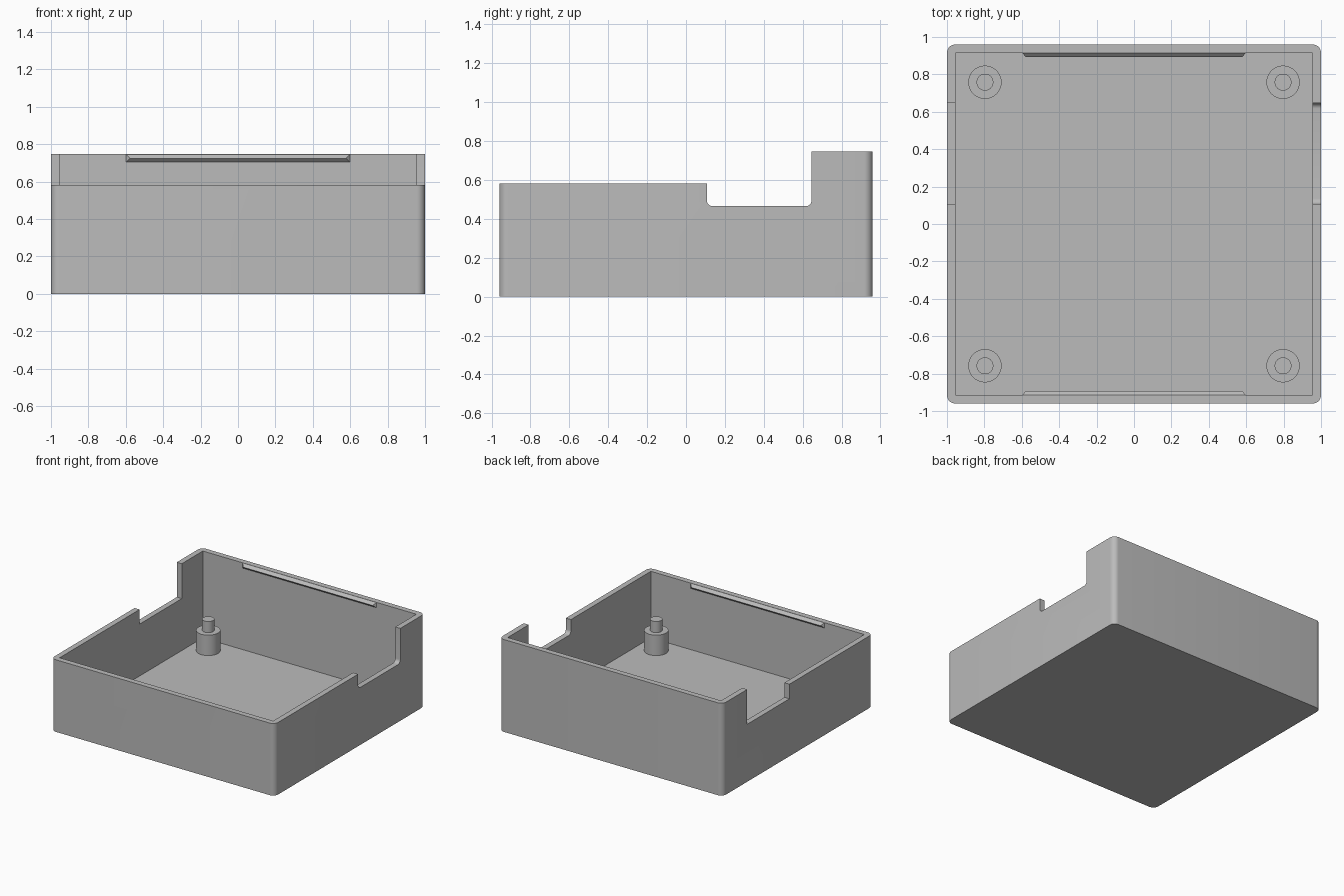
import bpy, bmesh, math
from mathutils import Vector

cube = bpy.data.objects.get("Cube")
if cube:
    bpy.data.objects.remove(cube, do_unlink=True)

HX, HY, WALL = 1.0, 0.96, 0.045
FRONT_Z, BACK_Z, NOTCH_Z = 0.583, 0.747, 0.465
NOTCH_Y0, NOTCH_Y1 = 0.107, 0.646

grey = bpy.data.materials.new("plain grey")
grey.use_nodes = True
colour = (0.5, 0.5, 0.5, 1)
grey.diffuse_color = colour
grey.node_tree.nodes["Principled BSDF"].inputs["Base Color"].default_value = colour


def add_object(name, bm):
    bmesh.ops.recalc_face_normals(bm, faces=bm.faces)
    mesh = bpy.data.meshes.new(name)
    bm.to_mesh(mesh)
    bm.free()
    mesh.materials.append(grey)
    obj = bpy.data.objects.new(name, mesh)
    bpy.context.collection.objects.link(obj)
    return obj


def prism(name, points, direction):
    """Extrude a closed 3D outline along a direction."""
    bm = bmesh.new()
    face = bm.faces.new([bm.verts.new(p) for p in points])
    ext = bmesh.ops.extrude_face_region(bm, geom=[face])
    verts = [v for v in ext["geom"] if isinstance(v, bmesh.types.BMVert)]
    bmesh.ops.translate(bm, verts=verts, vec=direction)
    return add_object(name, bm)


def arc(cx, cy, r, start, end, steps=8):
    return [(cx + r * math.cos(math.radians(start + (end - start) * i / steps)),
             cy + r * math.sin(math.radians(start + (end - start) * i / steps)))
            for i in range(steps + 1)]


def smooth(obj):
    bpy.ops.object.select_all(action="DESELECT")
    obj.select_set(True)
    bpy.context.view_layer.objects.active = obj
    bpy.ops.object.shade_smooth_by_angle(angle=math.radians(30))


# Outer block with rounded vertical corners
r = 0.045
outline = []
for k, (sx, sy) in enumerate([(1, 1), (-1, 1), (-1, -1), (1, -1)]):
    outline += arc(sx * (HX - r), sy * (HY - r), r, 90 * k, 90 * k + 90)
tray = prism("tray_shell", [(x, y, 0) for x, y in outline], (0, 0, BACK_Z))

# Cavity with square corners
ix, iy = HX - WALL, HY - WALL
cavity = prism("cavity_cutter", [(-ix, -iy, WALL), (ix, -iy, WALL), (ix, iy, WALL), (-ix, iy, WALL)],
               (0, 0, 1))

# Lowered front rim plus side notch: square on the right, filleted on the left
f = 0.03
square = [(NOTCH_Y0, NOTCH_Z), (NOTCH_Y1, NOTCH_Z)]
filleted = (arc(NOTCH_Y0 + f, NOTCH_Z + f, f, 180, 270, 6)
            + arc(NOTCH_Y1 - f, NOTCH_Z + f, f, 270, 360, 6))
cutters = [cavity]
for name, floor, x, length in (("right_notch_cutter", square, 0.1, -1.6),
                               ("left_notch_cutter", filleted, -0.1, 1.6)):
    profile = [(-1.5, FRONT_Z), (NOTCH_Y0, FRONT_Z)] + floor + [(NOTCH_Y1, 1.2), (-1.5, 1.2)]
    cutters.append(prism(name, [(x, y, z) for y, z in profile], (length, 0, 0)))

for cutter in cutters:
    mod = tray.modifiers.new(cutter.name, "BOOLEAN")
    mod.operation, mod.solver, mod.object = "DIFFERENCE", "EXACT", cutter
    cutter.hide_render = True
depsgraph = bpy.context.evaluated_depsgraph_get()
carved = bpy.data.meshes.new_from_object(tray.evaluated_get(depsgraph))
tray.modifiers.clear()
tray.data = carved
for cutter in cutters:
    bpy.data.objects.remove(cutter, do_unlink=True)
smooth(tray)

# Snap ridges along the inside of the front and back rims
for name, side, top in (("front_snap_ridge", -1, FRONT_Z), ("back_snap_ridge", 1, BACK_Z)):
    bm = bmesh.new()
    wall_y, tip_y = side * (iy + 0.001), side * (iy - 0.022)
    low, mid = top - 0.044, top - 0.022
    for x, tip in ((-0.6, -0.578), (0.6, 0.578)):
        for p in ((x, wall_y, low), (x, wall_y, top), (tip, tip_y, mid)):
            bm.verts.new(p)
    bmesh.ops.convex_hull(bm, input=bm.verts)
    add_object(name, bm)

# Stepped standoff posts in the four corners
for fb, sy in (("front", -1), ("back", 1)):
    for lr, sx in (("left", 1), ("right", -1)):
        bm = bmesh.new()
        section = [(0, WALL), (0.089, WALL), (0.089, 0.21), (0.045, 0.21), (0.045, 0.3), (0, 0.3)]
        verts = [bm.verts.new((a, 0, z)) for a, z in section]
        edges = [bm.edges.new(pair) for pair in zip(verts, verts[1:])]
        bmesh.ops.spin(bm, geom=verts + edges, axis=(0, 0, 1), cent=(0, 0, 0),
                       angle=math.tau, steps=40, use_merge=True)
        bmesh.ops.remove_doubles(bm, verts=bm.verts, dist=0.0005)
        bmesh.ops.translate(bm, verts=bm.verts, vec=Vector((sx * 0.797, sy * 0.758, 0)))
        smooth(add_object(f"{fb}_{lr}_post", bm))
